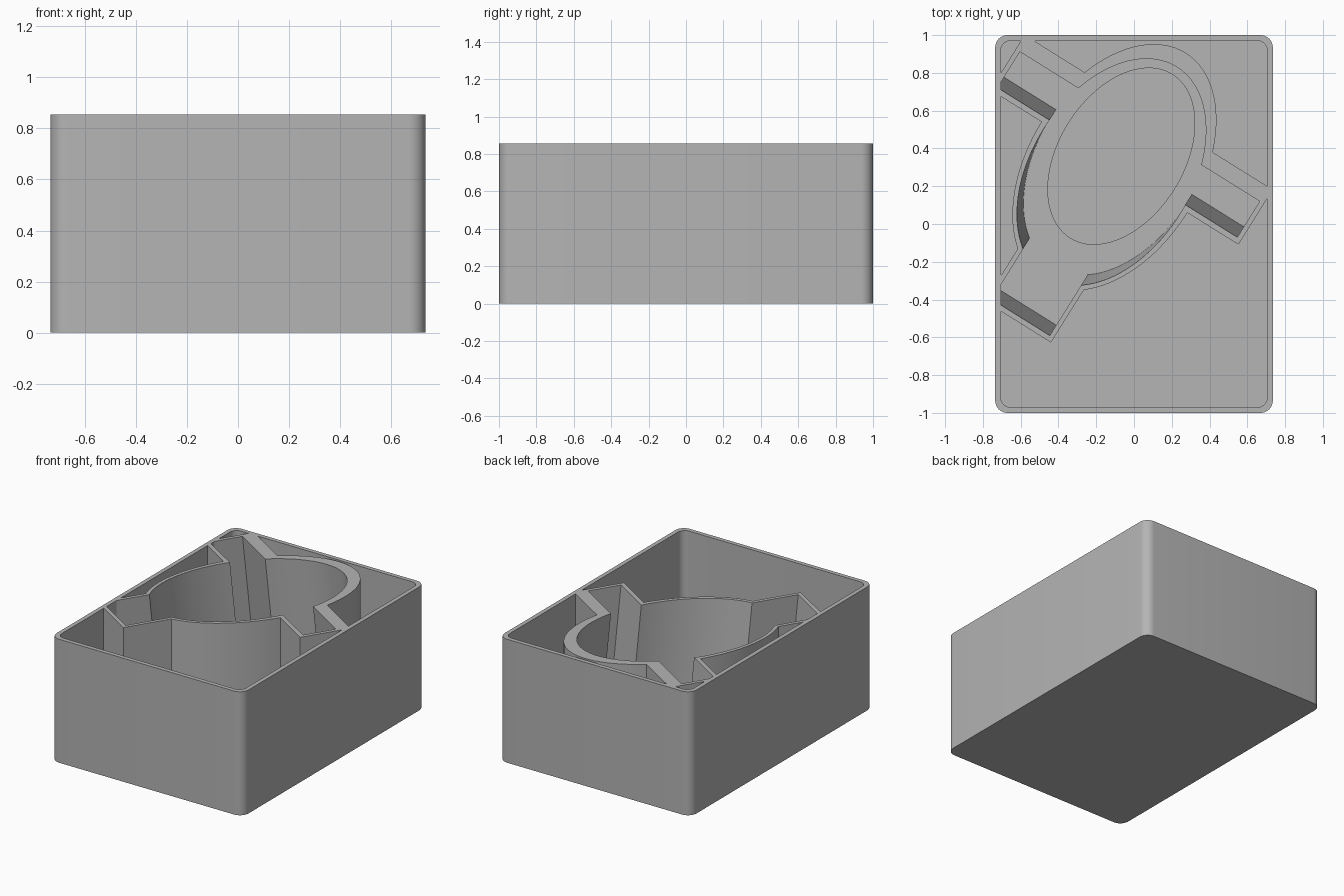
import bpy, bmesh, math
from mathutils import Vector

if "Cube" in bpy.data.objects:
    bpy.data.objects.remove(bpy.data.objects["Cube"], do_unlink=True)

HEIGHT = 0.855
LEAN = 0.095                            # sideways drift of the pocket per unit of depth
U = Vector((0.53, 0.85)).normalized()   # long axis of the holder
V = Vector((U.y, -U.x))                 # short axis of the holder
MID = -0.247                            # holder centre line along V

grey = bpy.data.materials.new("plain_grey")
grey.use_nodes = True
grey.diffuse_color = (0.46, 0.46, 0.46, 1)
grey.node_tree.nodes["Principled BSDF"].inputs["Base Color"].default_value = grey.diffuse_color


def prism(name, outline, z0, z1, lean=0.0):
    """Extrude an outline from z0 to z1, drifting along U with depth."""
    bm = bmesh.new()
    rings = []
    for z in (z0, z1):
        drift = U * lean * (HEIGHT - z)
        rings.append([bm.verts.new((p.x + drift.x, p.y + drift.y, z)) for p in outline])
    low, high = rings
    n = len(outline)
    bm.faces.new(low)
    bm.faces.new(high)
    for i in range(n):
        j = (i + 1) % n
        bm.faces.new((low[i], low[j], high[j], high[i]))
    bmesh.ops.recalc_face_normals(bm, faces=bm.faces)
    mesh = bpy.data.meshes.new(name)
    bm.to_mesh(mesh)
    bm.free()
    mesh.materials.append(grey)
    obj = bpy.data.objects.new(name, mesh)
    bpy.context.collection.objects.link(obj)
    return obj


def combine(target, other, operation):
    """Apply a boolean to the target and discard the other solid."""
    mod = target.modifiers.new("combine", "BOOLEAN")
    mod.operation, mod.object, mod.solver = operation, other, "EXACT"
    bpy.context.view_layer.update()
    graph = bpy.context.evaluated_depsgraph_get()
    result = bpy.data.meshes.new_from_object(target.evaluated_get(graph))
    target.modifiers.clear()
    target.data = result
    bpy.data.objects.remove(other, do_unlink=True)


def rounded_rect(hx, hy, r, steps=8):
    points = []
    for k, (sx, sy) in enumerate(((1, 1), (-1, 1), (-1, -1), (1, -1))):
        for i in range(steps + 1):
            a = (k + i / steps) * math.pi / 2
            points.append(Vector((sx * (hx - r) + r * math.cos(a),
                                  sy * (hy - r) + r * math.sin(a))))
    return points


def ellipse(centre, a, b, n=96):
    return [U * (centre + a * math.cos(t)) + V * (MID + b * math.sin(t))
            for t in (2 * math.pi * i / n for i in range(n))]


def block(u0, u1, half):
    return [U * u + V * (MID + s * half) for u, s in ((u0, -1), (u0, 1), (u1, 1), (u1, -1))]


def interior(name):
    return prism(name, rounded_rect(0.705, 0.97, 0.05), 0.03, 1.0)


def holder_solid(name, oval, cross_arm, lower_arm, z0, lean):
    """Oval body with two side arms and one lower arm, clipped to the tray."""
    solid = prism(name, oval, z0, 1.1, lean)
    combine(solid, prism("cross_arm", cross_arm, z0, 1.12, lean), "UNION")
    combine(solid, prism("lower_arm", lower_arm, z0, 1.14, lean), "UNION")
    combine(solid, interior("clip"), "INTERSECT")
    return solid


# Tray walls and floor, leaving the holder standing inside
tray = prism("tray_with_holder", rounded_rect(0.735, 1.0, 0.065), 0, HEIGHT)
space = interior("space")
holder = holder_solid("holder", ellipse(0.2, 0.714, 0.455), block(0.2, 0.543, 0.774),
                      block(-0.765, 0.1, 0.206), -0.1, 0)
combine(space, holder, "DIFFERENCE")
combine(tray, space, "DIFFERENCE")

# Leaning pocket inside the holder
pocket = holder_solid("pocket", ellipse(0.17, 0.655, 0.425), block(0.23, 0.454, 0.748),
                      block(-0.737, 0.1, 0.181), 0.17, LEAN)
combine(tray, pocket, "DIFFERENCE")

# Shallow oval seat in the pocket floor
combine(tray, prism("seat", ellipse(0.269, 0.51, 0.33), 0.145, 0.2), "DIFFERENCE")

# Smooth curved walls, crisp edges
bpy.ops.object.select_all(action="DESELECT")
tray.select_set(True)
bpy.context.view_layer.objects.active = tray
bpy.ops.object.shade_smooth_by_angle(angle=math.radians(30))
